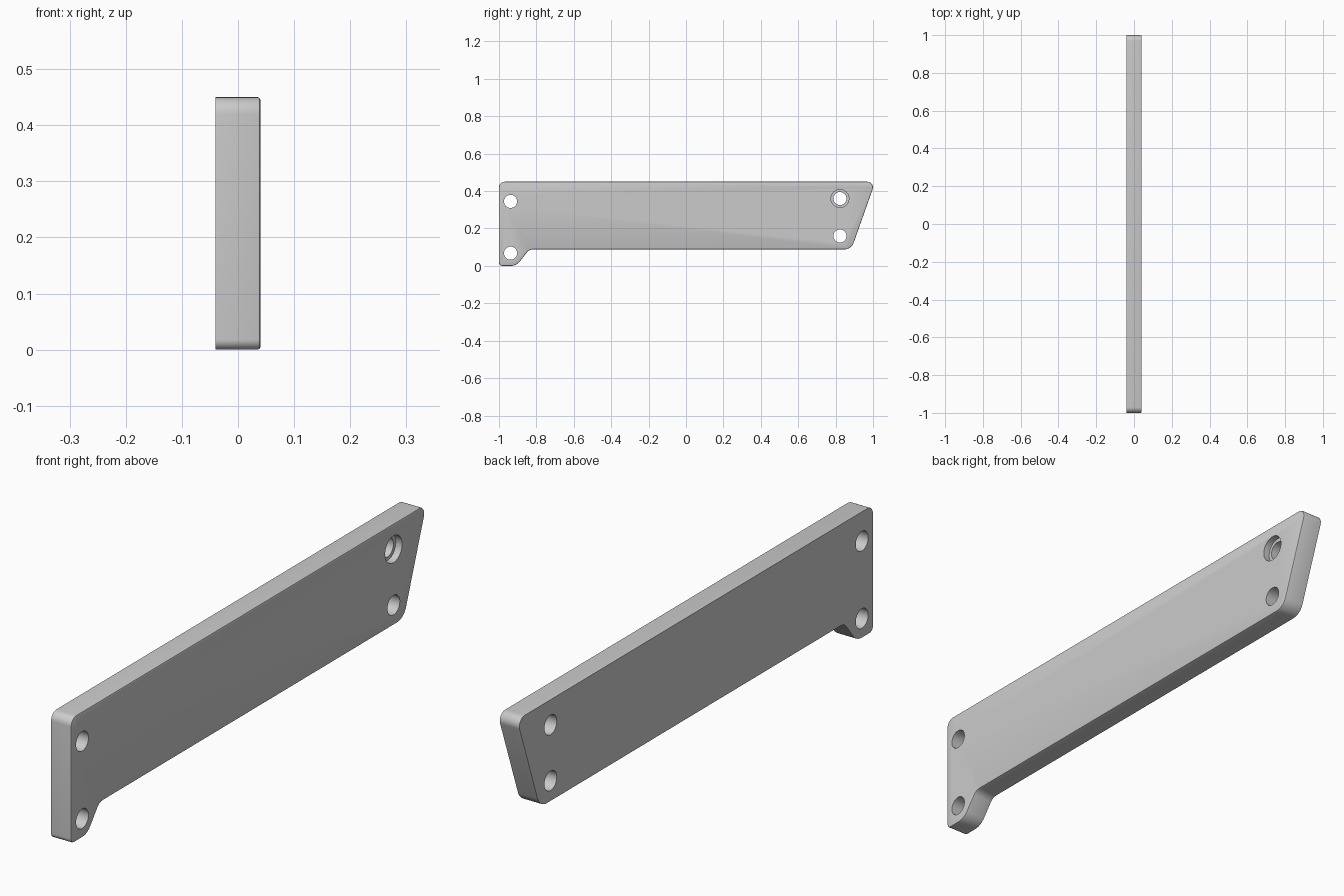
import bpy, bmesh, math
from mathutils import Vector

if "Cube" in bpy.data.objects:
    bpy.data.objects.remove(bpy.data.objects["Cube"])

HALF = 0.04  # half the plate thickness


def rounded(corners, n=8):
    """Polygon with every corner (y, z, radius) replaced by a tangent arc."""
    out = []
    for i, (y, z, r) in enumerate(corners):
        p = Vector((y, z))
        a = (Vector(corners[i - 1][:2]) - p).normalized()
        b = (Vector(corners[(i + 1) % len(corners)][:2]) - p).normalized()
        half = a.angle(b) / 2
        c = p + (a + b).normalized() * (r / math.sin(half))
        t = r / math.tan(half)
        va, vb = p + a * t - c, p + b * t - c
        a0 = math.atan2(va.y, va.x)
        d = math.atan2(vb.y, vb.x) - a0
        d = (d + math.pi) % (2 * math.pi) - math.pi
        for k in range(n + 1):
            ang = a0 + d * k / n
            out.append(c + r * Vector((math.cos(ang), math.sin(ang))))
    return out


# plate outline: foot at the front, slanted rear end
outline = rounded([
    (-1.0, 0.0, 0.018), (-0.907, 0.0, 0.06), (-0.838, 0.088, 0.04),
    (0.884, 0.088, 0.055), (1.012, 0.45, 0.03), (-1.0, 0.45, 0.03)])

bm = bmesh.new()
base = bm.faces.new([bm.verts.new((-HALF, p.x, p.y)) for p in outline])
ext = bmesh.ops.extrude_face_region(bm, geom=[base], use_keep_orig=True)
top = [v for v in ext['geom'] if isinstance(v, bmesh.types.BMVert)]
bmesh.ops.translate(bm, verts=top, vec=(2 * HALF, 0, 0))
# softened rim on the outer (+x) side only
rim = [e for e in bm.edges if all(v.co.x > 0 for v in e.verts)]
bmesh.ops.bevel(bm, geom=rim, offset=0.005, segments=2, profile=0.5, affect='EDGES')
bmesh.ops.recalc_face_normals(bm, faces=bm.faces)
mesh = bpy.data.meshes.new("mounting_plate")
bm.to_mesh(mesh)
bm.free()
plate = bpy.data.objects.new("mounting_plate", mesh)
bpy.context.collection.objects.link(plate)


def drill(y, z, r, x0, x1):
    """Cut a round hole running along x from x0 to x1."""
    bpy.ops.mesh.primitive_cylinder_add(
        vertices=48, radius=r, depth=x1 - x0,
        location=((x0 + x1) / 2, y, z), rotation=(0, math.pi / 2, 0))
    cutter = bpy.context.object
    cutter.name = "hole_cutter"
    cutter.hide_render = True
    mod = plate.modifiers.new("hole", 'BOOLEAN')
    mod.operation, mod.solver, mod.object = 'DIFFERENCE', 'EXACT', cutter
    bpy.context.view_layer.objects.active = plate
    bpy.ops.object.modifier_apply(modifier=mod.name)
    bpy.data.objects.remove(cutter)


# four bolt holes and one counterbore
for y, z in [(-0.938, 0.345), (-0.938, 0.068), (0.823, 0.36), (0.823, 0.16)]:
    drill(y, z, 0.035, -0.1, 0.1)
drill(0.823, 0.36, 0.048, HALF - 0.025, 0.1)

bpy.ops.object.select_all(action='DESELECT')
plate.select_set(True)
bpy.context.view_layer.objects.active = plate
bpy.ops.object.shade_smooth_by_angle(angle=math.radians(30))
